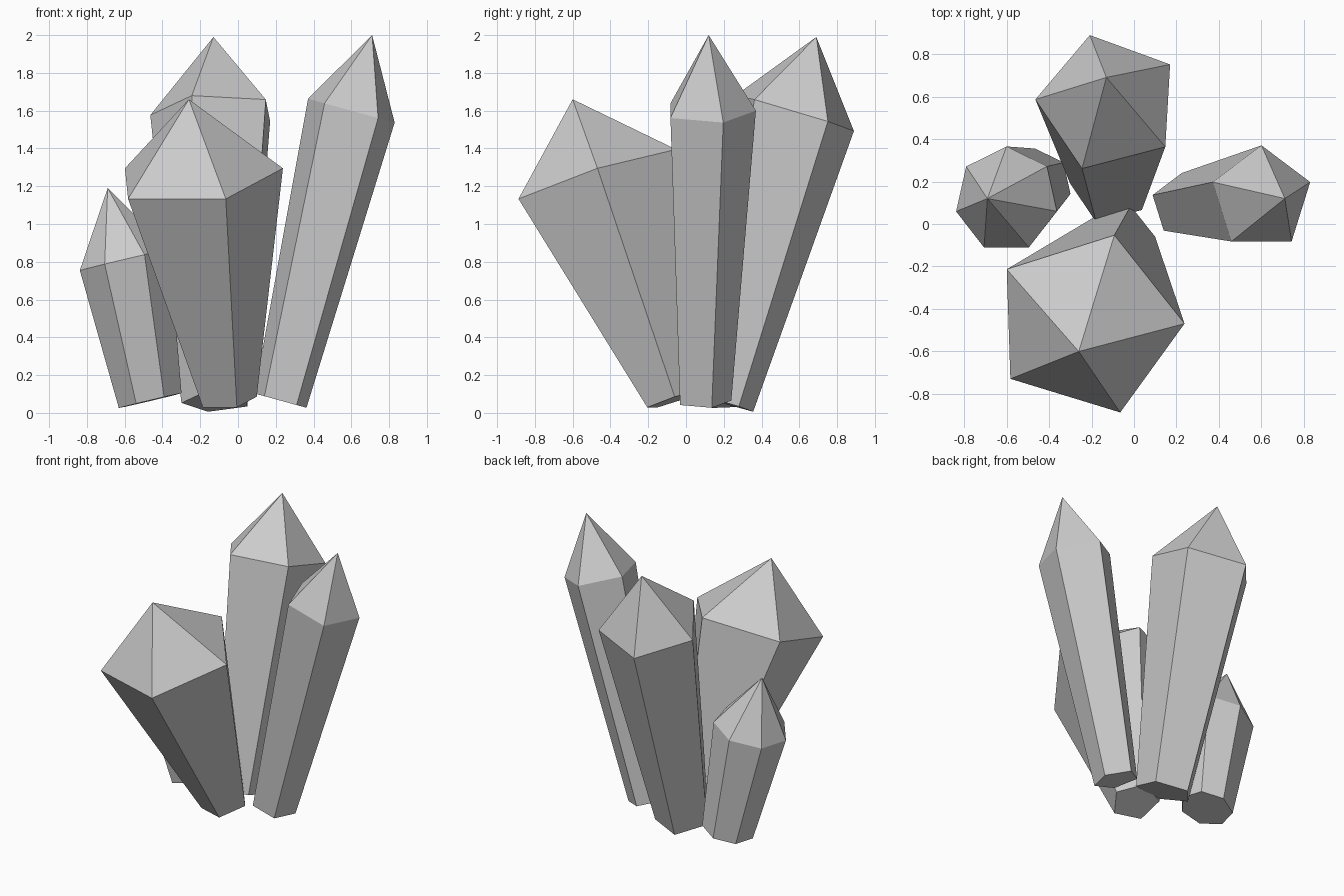
import bpy
from math import cos, sin, radians, tau
from mathutils import Vector

cube = bpy.data.objects.get("Cube")
if cube:
    bpy.data.objects.remove(cube, do_unlink=True)

# Single stone colour shared by every crystal
stone = bpy.data.materials.new("grey_stone")
stone.use_nodes = True
colour = (0.6, 0.6, 0.6, 1)
stone.diffuse_color = colour
stone.node_tree.nodes["Principled BSDF"].inputs["Base Color"].default_value = colour


def ring(centre, radius, sides, twist, tilt):
    """Regular polygon around centre, leaned over with the crystal."""
    points = []
    for i in range(sides):
        angle = radians(twist) + tau * i / sides
        points.append(centre + tilt @ Vector((radius * cos(angle), radius * sin(angle), 0)))
    return points


def crystal(name, sides, twist, foot, foot_radius, shoulder, shoulder_radius, tip):
    """Leaning prism that widens from foot to shoulder and ends in a point."""
    foot, shoulder, tip = Vector(foot), Vector(shoulder), Vector(tip)
    tilt = Vector((0, 0, 1)).rotation_difference(tip - shoulder)
    verts = ring(foot, foot_radius, sides, twist, tilt)
    verts += ring(shoulder, shoulder_radius, sides, twist, tilt)
    verts.append(tip)
    faces = [list(reversed(range(sides)))]
    for i in range(sides):
        j = (i + 1) % sides
        faces.append((i, j, sides + j, sides + i))
        faces.append((sides + i, sides + j, 2 * sides))
    mesh = bpy.data.meshes.new(name)
    mesh.from_pydata(verts, [], faces)
    mesh.materials.append(stone)
    mesh.update()
    obj = bpy.data.objects.new(name, mesh)
    bpy.context.collection.objects.link(obj)
    return obj


# Cluster of four crystals fanning outward from a common root
crystal("front_crystal", sides=5, twist=1,
        foot=(-0.06, -0.06, 0.07), foot_radius=0.16,
        shoulder=(-0.22, -0.47, 1.25), shoulder_radius=0.46,
        tip=(-0.26, -0.60, 1.66))
crystal("back_crystal", sides=5, twist=33,
        foot=(-0.11, 0.18, 0.06), foot_radius=0.19,
        shoulder=(-0.12, 0.57, 1.59), shoulder_radius=0.345,
        tip=(-0.13, 0.69, 1.99))
crystal("left_crystal", sides=5, twist=18,
        foot=(0.225, 0.09, 0.065), foot_radius=0.15,
        shoulder=(0.60, 0.12, 1.6), shoulder_radius=0.25,
        tip=(0.71, 0.12, 2.0))
crystal("right_small_crystal", sides=7, twist=90,
        foot=(-0.465, 0.18, 0.065), foot_radius=0.175,
        shoulder=(-0.60, 0.115, 0.81), shoulder_radius=0.25,
        tip=(-0.69, 0.12, 1.19))
